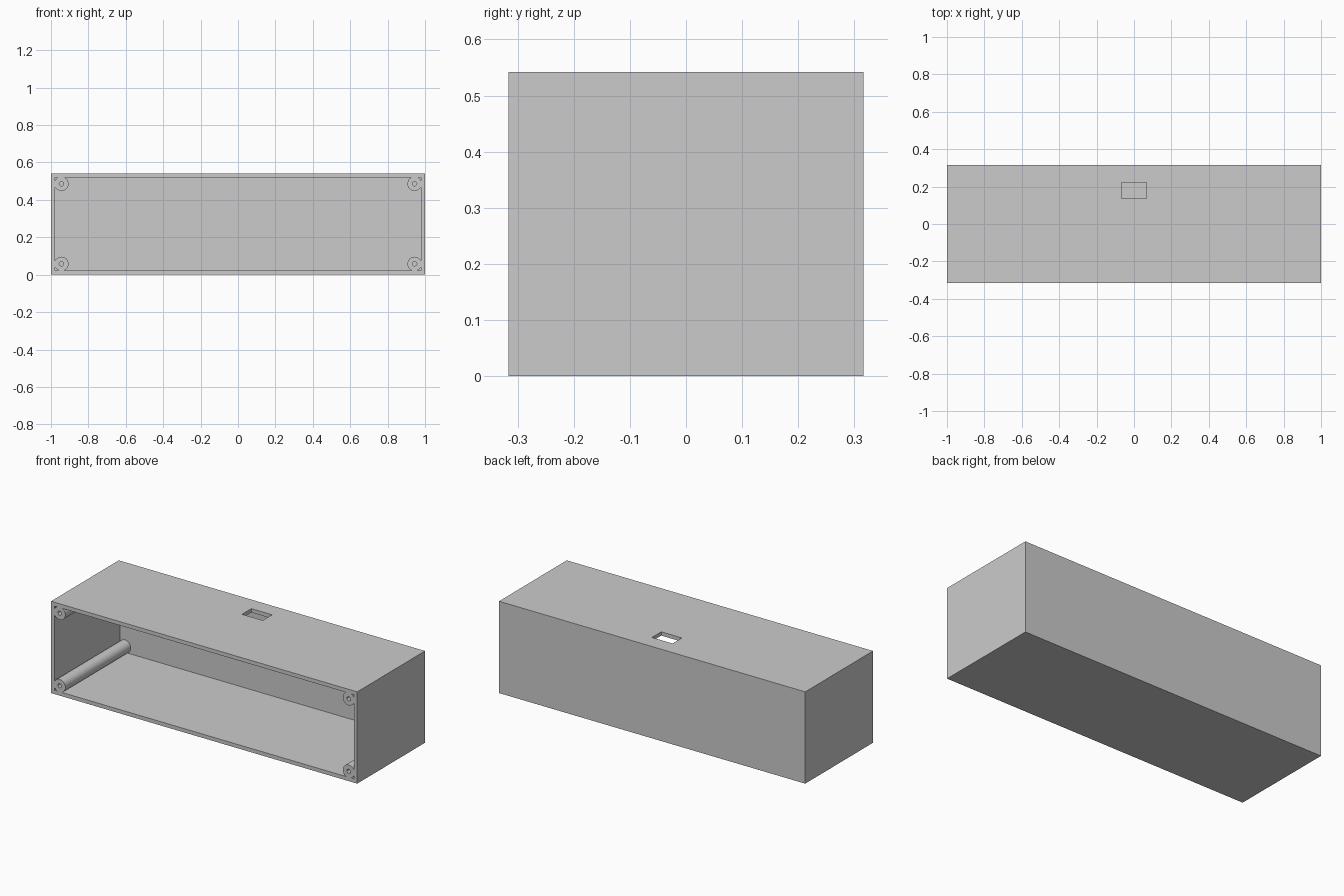
import bpy, math

if "Cube" in bpy.data.objects:
    bpy.data.objects.remove(bpy.data.objects["Cube"])

W, D, H, T = 2.0, 0.632, 0.542, 0.0225   # outer size and wall thickness
FRONT, BACK = -D / 2, D / 2


def box(name, x0, x1, y0, y1, z0, z1):
    bpy.ops.mesh.primitive_cube_add(size=1, location=((x0 + x1) / 2, (y0 + y1) / 2, (z0 + z1) / 2))
    ob = bpy.context.object
    ob.name = name
    ob.scale = (x1 - x0, y1 - y0, z1 - z0)
    bpy.ops.object.transform_apply(location=True, rotation=False, scale=True)
    return ob


def rod(name, x, z, r, y0, y1, sides):
    bpy.ops.mesh.primitive_cylinder_add(vertices=sides, radius=r, depth=y1 - y0,
                                        location=(x, (y0 + y1) / 2, z),
                                        rotation=(math.pi / 2, 0, 0))
    ob = bpy.context.object
    ob.name = name
    return ob


def cut(target, cutter):
    mod = target.modifiers.new("cut", 'BOOLEAN')
    mod.operation, mod.solver, mod.object = 'DIFFERENCE', 'EXACT', cutter
    bpy.context.view_layer.objects.active = target
    bpy.ops.object.modifier_apply(modifier=mod.name)
    bpy.data.objects.remove(cutter, do_unlink=True)


# Outer block
case = box("open_case", -W / 2, W / 2, FRONT, BACK, 0, H)

# Cavity open to the front, leaving a solid screw post in each corner
cavity = box("cavity_cutter", -W / 2 + T, W / 2 - T, FRONT - 0.1, BACK - T, T, H - T)
corners = [(sx * 0.944, z) for sx in (-1, 1) for z in (0.058, H - 0.056)]
for x, z in corners:
    cut(cavity, rod("post_cutter", x, z, 0.038, FRONT - 0.2, BACK + 0.1, 48))
cut(case, cavity)

# Screw holes down the posts
for x, z in corners:
    cut(case, rod("hole_cutter", x, z, 0.012, FRONT - 0.1, BACK - T, 24))

# Rectangular slot through the top
cut(case, box("slot_cutter", -0.068, 0.067, 0.135, 0.222, H - 0.1, H + 0.1))

# Smooth round posts, sharp box edges
bpy.ops.object.select_all(action='DESELECT')
case.select_set(True)
bpy.context.view_layer.objects.active = case
bpy.ops.object.shade_smooth_by_angle(angle=math.radians(30))
